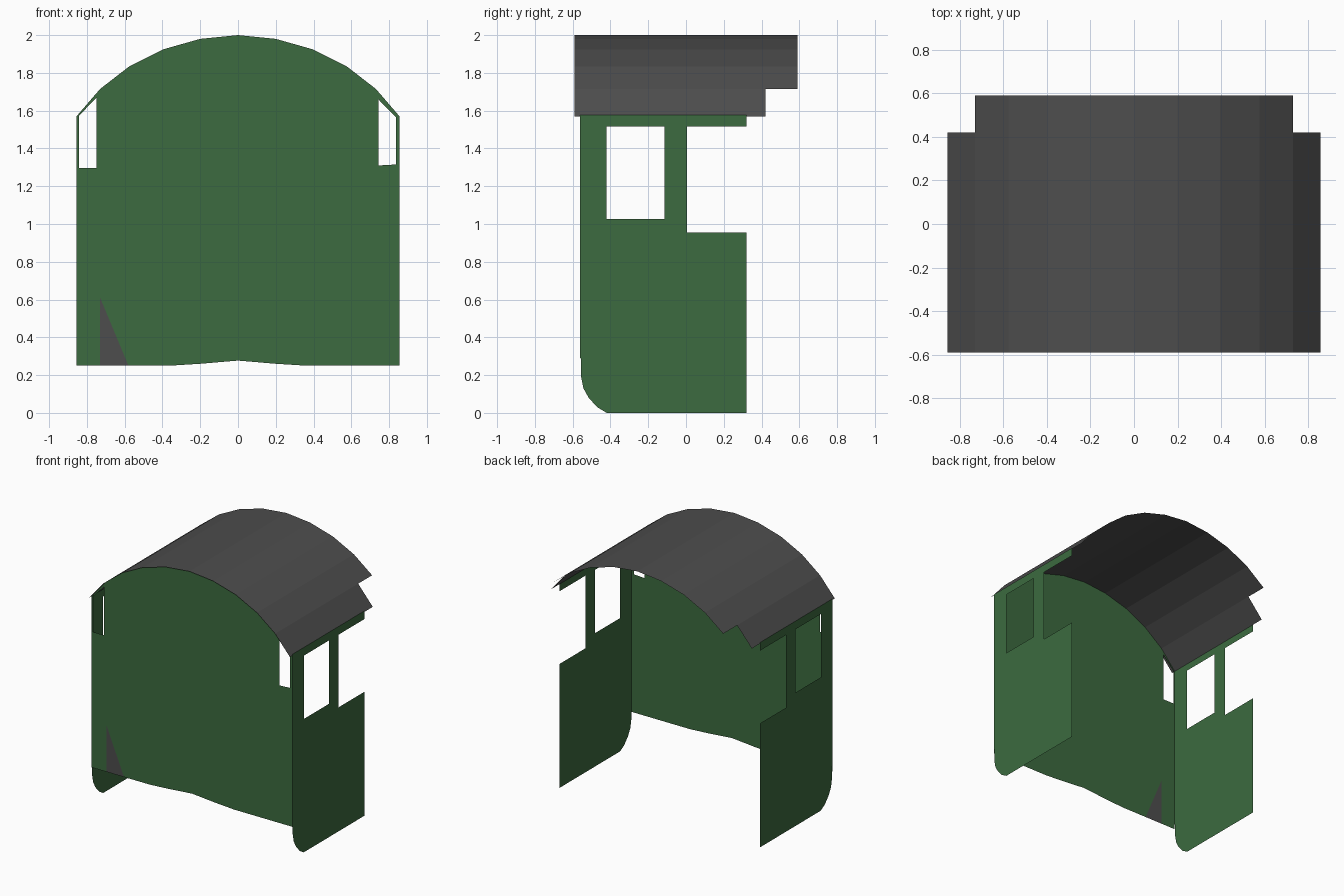
import bpy, bmesh

if "Cube" in bpy.data.objects:
    bpy.data.objects.remove(bpy.data.objects["Cube"])

GREEN = (0.045, 0.145, 0.05, 1)
GREY = (0.075, 0.075, 0.075, 1)


def material(name, color):
    m = bpy.data.materials.new(name)
    m.diffuse_color = color
    m.use_nodes = True
    m.node_tree.nodes["Principled BSDF"].inputs["Base Color"].default_value = m.diffuse_color
    return m


green = material("green_paint", GREEN)
grey = material("dark_grey", GREY)


def finish(name, bm, mat):
    me = bpy.data.meshes.new(name)
    bm.to_mesh(me)
    bm.free()
    me.materials.append(mat)
    ob = bpy.data.objects.new(name, me)
    bpy.context.collection.objects.link(ob)
    return ob


def sheet(name, loops, place, normal, mat):
    """Flat sheet: first loop is the outline, further loops are openings."""
    bm = bmesh.new()
    for pts in loops:
        vs = [bm.verts.new(place(u, v)) for u, v in pts]
        for a, b in zip(vs, vs[1:] + vs[:1]):
            bm.edges.new((a, b))
    bmesh.ops.triangle_fill(bm, use_beauty=True, use_dissolve=False,
                            edges=bm.edges[:], normal=normal)
    for f in bm.faces:
        f.normal_update()
        if f.normal.dot(normal) < 0:
            f.normal_flip()
    return finish(name, bm, mat)


# Roof arc, shared by the roof and the front wall
half = [(0, 2.0), (0.2, 1.98), (0.395, 1.925), (0.575, 1.835), (0.73, 1.715), (0.855, 1.57)]
arc = [(-x, z) for x, z in half[:0:-1]] + half

# Roof: one flat strip per arc segment, the outermost strips stop short at the back
bm = bmesh.new()
for i, ((x0, z0), (x1, z1)) in enumerate(zip(arc, arc[1:])):
    back = 0.42 if i in (0, len(arc) - 2) else 0.59
    bm.faces.new([bm.verts.new(p) for p in
                  ((x0, -0.59, z0), (x1, -0.59, z1), (x1, back, z1), (x0, back, z0))])
bmesh.ops.remove_doubles(bm, verts=bm.verts[:], dist=1e-4)
finish("roof", bm, grey)

# Front wall with a shallow arched bottom, two slit windows and a notch for the patch
patch = [(-0.73, 0.25), (-0.73, 0.61), (-0.58, 0.25)]
bottom = [(0.855, 0.25), (0.36, 0.25), (0.2, 0.26), (0, 0.277), (-0.2, 0.26), (-0.36, 0.25)]
outline = arc + bottom + patch[::-1] + [(-0.855, 0.25)]
left_window = [(-0.843, 1.297), (-0.748, 1.297), (-0.748, 1.67), (-0.843, 1.572)]
right_window = [(0.745, 1.31), (0.837, 1.315), (0.837, 1.565), (0.745, 1.658)]


def front(x, z):
    return (x, -0.56, z)


sheet("front_wall", [outline, left_window, right_window], front, (0, -1, 0), green)
sheet("front_wall_patch", [patch], front, (0, -1, 0), grey)

# Side walls with a rounded lower front corner, a window and an open doorway cut-out
side = [(0.32, 0), (0.32, 0.955), (0.005, 0.955), (0.005, 1.515), (0.32, 1.515),
        (0.32, 1.578), (-0.56, 1.578), (-0.56, 0.29), (-0.555, 0.285), (-0.555, 0.19),
        (-0.543, 0.13), (-0.515, 0.08), (-0.47, 0.03), (-0.42, 0)]
window = [(-0.42, 1.027), (-0.113, 1.027), (-0.113, 1.515), (-0.42, 1.515)]
for s, name in ((1, "right_side_wall"), (-1, "left_side_wall")):
    sheet(name, [side, window], lambda y, z, s=s: (s * 0.855, y, z), (s, 0, 0), green)
